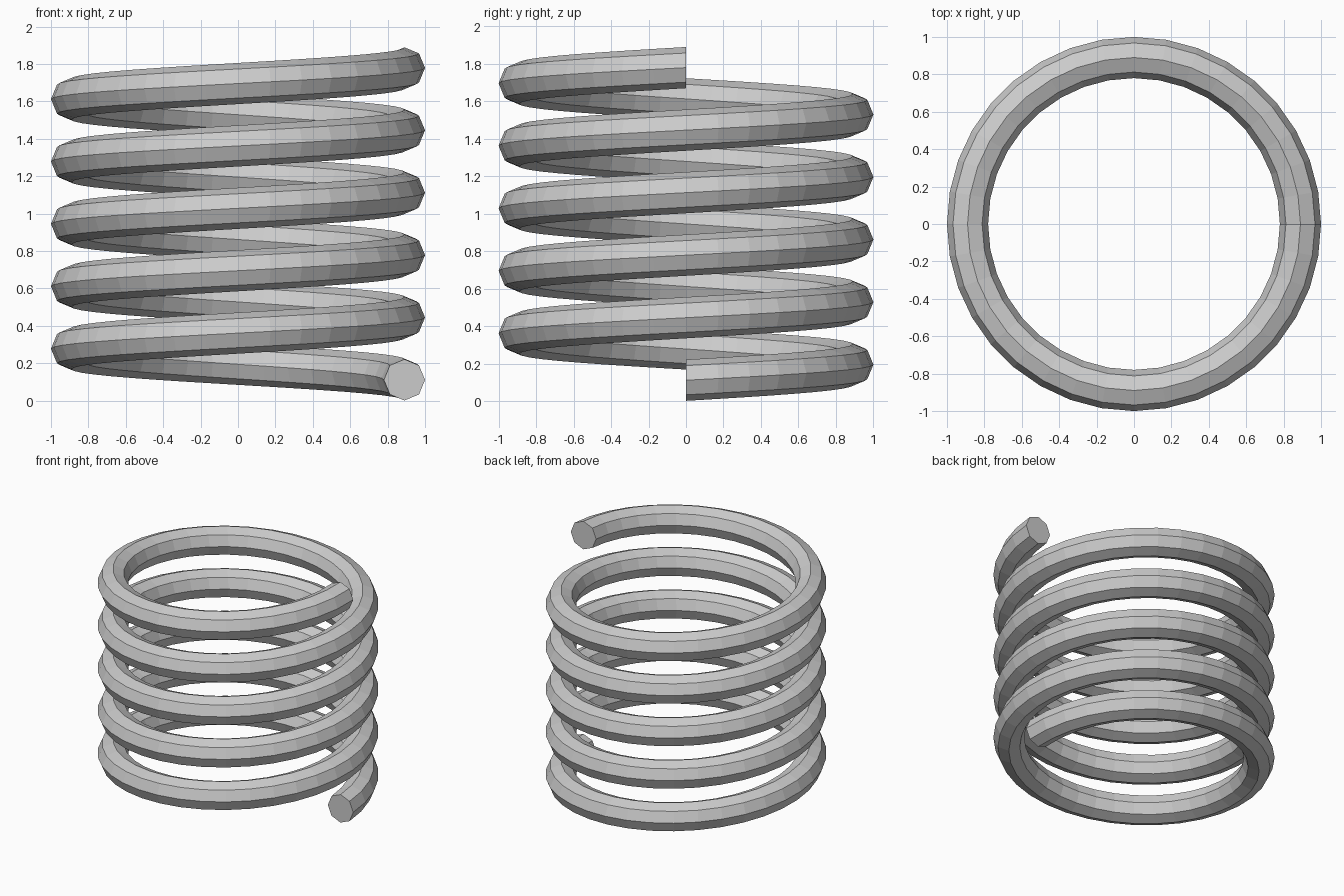
import bpy, bmesh
from math import cos, sin, pi

if "Cube" in bpy.data.objects:
    bpy.data.objects.remove(bpy.data.objects["Cube"])

TURNS, STEPS, SIDES = 5, 36, 8
COIL_R, WIRE_R, PITCH = 0.89, 0.11, 1.668 / 5

# Octagonal wire section, upright in the xz plane
bm = bmesh.new()
section = bm.faces.new([
    bm.verts.new((COIL_R + WIRE_R * cos(2 * pi * i / SIDES), 0,
                  0.111 + WIRE_R * sin(2 * pi * i / SIDES)))
    for i in range(SIDES)])

# Sweep the section up the helix, counter-clockwise from above
n = TURNS * STEPS
res = bmesh.ops.spin(bm, geom=[section], cent=(0, 0, 0), axis=(0, 0, 1),
                     dvec=(0, 0, PITCH / STEPS), angle=2 * pi * TURNS,
                     steps=n, use_duplicate=False)

# Close the starting end if the sweep left it open
rim = [e for e in bm.edges if e.is_boundary]
if rim:
    bmesh.ops.holes_fill(bm, edges=rim, sides=0)
bmesh.ops.recalc_face_normals(bm, faces=bm.faces)

mesh = bpy.data.meshes.new("coil_spring")
bm.to_mesh(mesh)
bm.free()
spring = bpy.data.objects.new("coil_spring", mesh)
bpy.context.collection.objects.link(spring)
